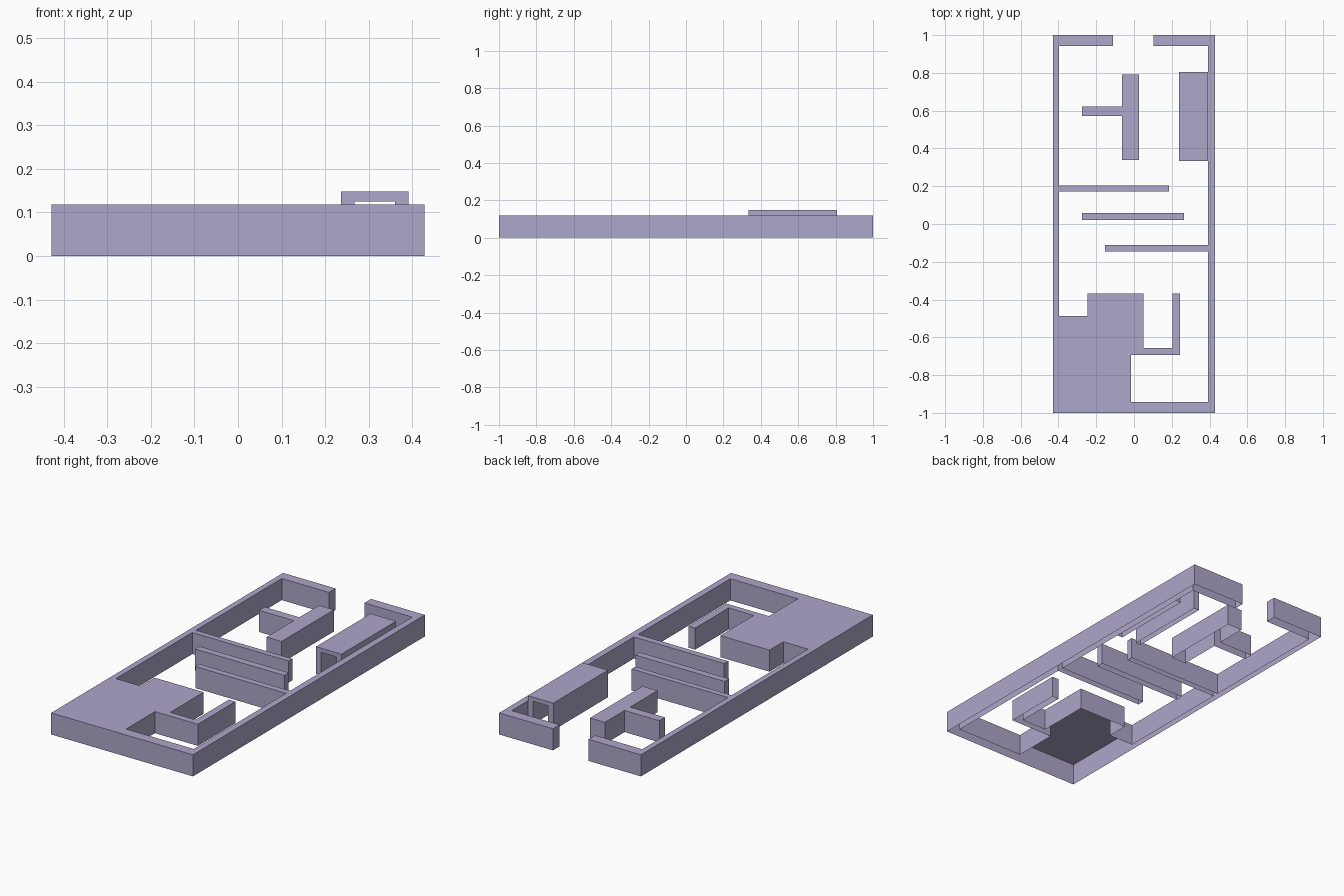
import bpy, bmesh
from mathutils import Vector

if "Cube" in bpy.data.objects:
    bpy.data.objects.remove(bpy.data.objects["Cube"])

lavender = bpy.data.materials.new("lavender")
lavender.diffuse_color = (0.42, 0.385, 0.59, 1)
lavender.use_nodes = True
lavender.node_tree.nodes["Principled BSDF"].inputs["Base Color"].default_value = lavender.diffuse_color
H = 0.118  # wall height


def shell(name, profile, offset):
    """Extrude a closed profile by offset and leave the underside open."""
    bm = bmesh.new()
    face = bm.faces.new([bm.verts.new(p) for p in profile])
    ext = bmesh.ops.extrude_face_region(bm, geom=[face], use_keep_orig=True)
    moved = [v for v in ext["geom"] if isinstance(v, bmesh.types.BMVert)]
    bmesh.ops.translate(bm, verts=moved, vec=Vector(offset))
    bmesh.ops.recalc_face_normals(bm, faces=bm.faces[:])
    floor = [f for f in bm.faces if all(abs(v.co.z) < 1e-5 for v in f.verts)]
    bmesh.ops.delete(bm, geom=floor, context="FACES_ONLY")
    mesh = bpy.data.meshes.new(name)
    bm.to_mesh(mesh)
    bm.free()
    mesh.materials.append(lavender)
    obj = bpy.data.objects.new(name, mesh)
    bpy.context.collection.objects.link(obj)
    return obj


def plan(name, points):
    """Raise a floor-plan outline to wall height."""
    return shell(name, [(x, y, 0) for x, y in points], (0, 0, H))


# Outer walls with the attached shelves, corner block and hooked counter
plan("outer_walls", [
    (-0.428, 1), (-0.428, -1), (0.428, -1), (0.428, 1),
    (0.103, 1), (0.103, 0.943), (0.392, 0.943),           # right of doorway
    (0.392, -0.111), (-0.153, -0.111),                    # right shelf
    (-0.153, -0.146), (0.392, -0.146),
    (0.392, -0.942), (-0.016, -0.942),                    # front room
    (-0.016, -0.693), (0.243, -0.693), (0.243, -0.369),   # hooked counter
    (0.203, -0.369), (0.203, -0.657), (0.051, -0.657),
    (0.051, -0.369), (-0.246, -0.369),                    # corner block
    (-0.246, -0.488), (-0.396, -0.488),
    (-0.396, 0.171), (0.186, 0.171),                      # left shelf
    (0.186, 0.203), (-0.396, 0.203),
    (-0.396, 0.943), (-0.111, 0.943), (-0.111, 1),        # left of doorway
])

# Free-standing middle shelf
plan("middle_shelf", [(-0.274, 0.021), (0.265, 0.021),
                      (0.265, 0.059), (-0.274, 0.059)])

# T-shaped counter
plan("t_counter", [
    (-0.064, 0.338), (0.026, 0.338), (0.026, 0.791), (-0.064, 0.791),
    (-0.064, 0.621), (-0.274, 0.621), (-0.274, 0.573), (-0.064, 0.573),
])

# Hollow bench: arch profile run along the right wall
arch = [(0.237, 0), (0.237, 0.148), (0.391, 0.148), (0.391, 0),
        (0.36, 0), (0.36, 0.125), (0.268, 0.125), (0.268, 0)]
shell("bench", [(x, 0.334, z) for x, z in arch], (0, 0.472, 0))
